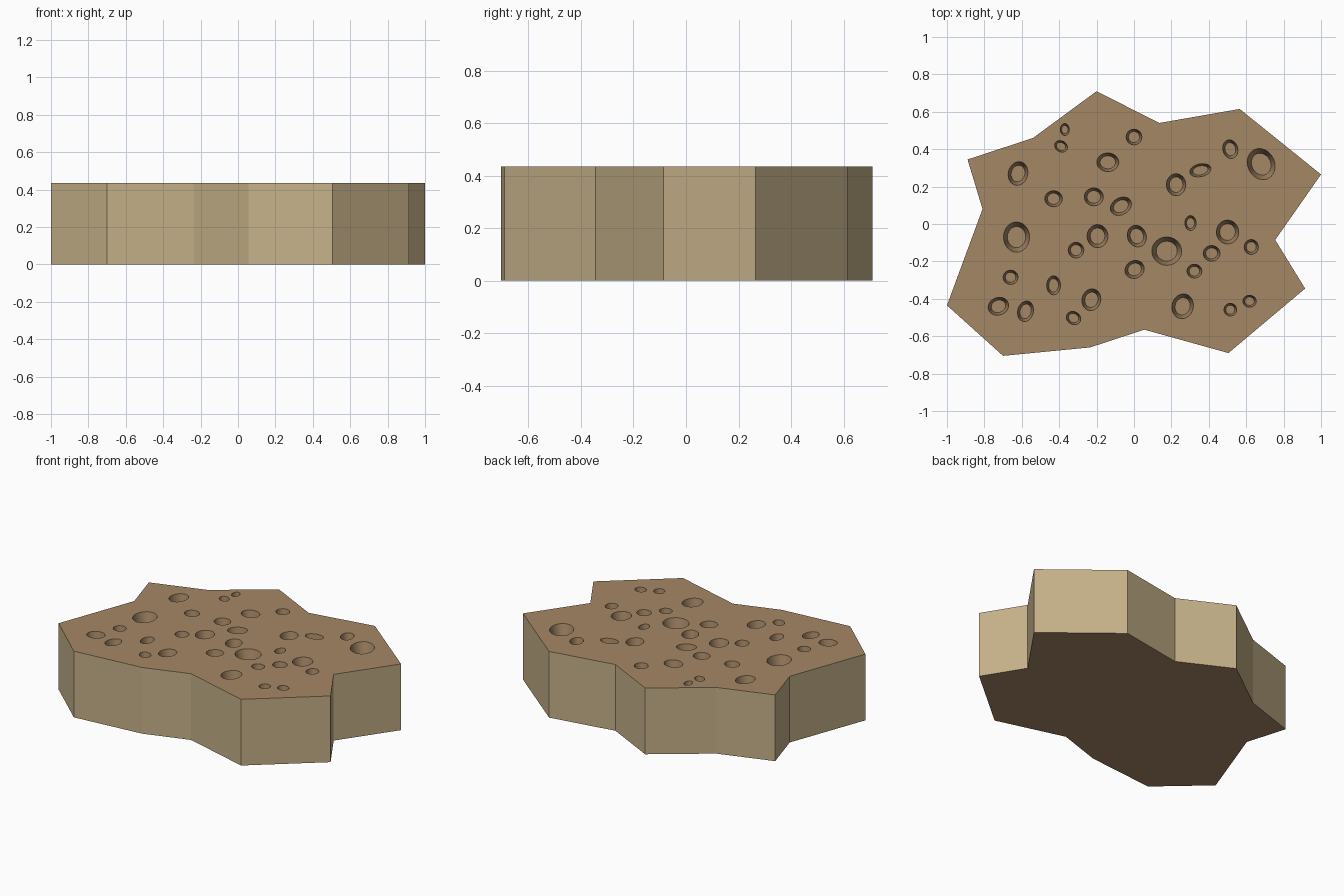
import bpy, bmesh
from math import sin, cos, pi, radians

if "Cube" in bpy.data.objects:
    bpy.data.objects.remove(bpy.data.objects["Cube"])

H = 0.435          # slab height
DEPTH = 0.09       # pit depth
TAPER = 0.7        # pit floor size relative to its rim
SIDES = 24

# Jagged slab outline, seen from above
OUTLINE = [(-0.20, 0.71), (0.135, 0.54), (0.565, 0.615), (1.0, 0.265), (0.755, -0.085),
           (0.915, -0.345), (0.505, -0.69), (0.055, -0.565), (-0.235, -0.66),
           (-0.70, -0.705), (-1.0, -0.435), (-0.81, 0.08), (-0.89, 0.345), (-0.54, 0.46)]

# Pits: x, y, half width, half length, optional tilt in degrees
PITS = [(-.37, .505, .024, .032), (-.39, .415, .036, .029, -30), (0, .465, .042, .042),
        (-.14, .33, .059, .05), (-.62, .27, .052, .064, -15), (-.43, .135, .047, .043),
        (-.215, .145, .051, .048), (-.07, .095, .06, .045, 30), (.225, .21, .052, .059),
        (.355, .287, .058, .034, 12), (.515, .40, .04, .051, 15), (.68, .32, .072, .086, 25),
        (.302, .005, .03, .04), (.50, -.043, .06, .064), (.627, -.123, .038, .04),
        (.415, -.157, .045, .042), (.323, -.252, .04, .037), (.175, -.145, .08, .076),
        (.015, -.065, .05, .059, 20), (-.195, -.065, .056, .062), (-.31, -.14, .042, .042),
        (-.628, -.07, .07, .081), (.003, -.243, .053, .047, 30), (-.66, -.285, .04, .038),
        (-.43, -.328, .037, .051), (-.228, -.405, .05, .059, -15), (-.323, -.503, .04, .034, -30),
        (-.58, -.467, .042, .056, -15), (-.725, -.44, .056, .047, 20), (.26, -.44, .057, .067, -15),
        (.515, -.458, .034, .034), (.618, -.413, .036, .032)]


def material(name, color):
    m = bpy.data.materials.new(name)
    m.diffuse_color = (*color, 1)
    m.use_nodes = True
    m.node_tree.nodes["Principled BSDF"].inputs["Base Color"].default_value = m.diffuse_color
    return m


bm = bmesh.new()


def ring(points, z):
    return [bm.verts.new((x, y, z)) for x, y in points]


def bridge(a, b, mat, smooth):
    for i in range(len(a)):
        j = (i + 1) % len(a)
        f = bm.faces.new((a[i], a[j], b[j], b[i]))
        f.material_index = mat
        f.smooth = smooth


def loop_edges(r):
    return [bm.edges.get((r[i - 1], r[i])) for i in range(len(r))]


def ellipse(x, y, rx, ry, tilt=0, k=1):
    c, s = cos(radians(tilt)), sin(radians(tilt))
    pts = []
    for i in range(SIDES):
        a = 2 * pi * i / SIDES
        u, v = rx * k * cos(a), ry * k * sin(a)
        pts.append((x + u * c - v * s, y + u * s + v * c))
    return pts


# Slab walls and underside
low, top = ring(OUTLINE, 0), ring(OUTLINE, H)
bridge(low, top, 1, False)
bm.faces.new(low)
rim_edges = loop_edges(top)

# Tapered flat-bottomed pits
for p in PITS:
    rim = ring(ellipse(*p), H)
    floor = ring(ellipse(*p, k=TAPER) if len(p) == 5 else ellipse(*p, 0, TAPER), H - DEPTH)
    bridge(rim, floor, 0, True)
    bm.faces.new(floor)
    for e in loop_edges(rim) + loop_edges(floor):
        e.smooth = False
    rim_edges += loop_edges(rim)

# Top surface around the pits
bmesh.ops.triangle_fill(bm, edges=rim_edges, use_beauty=True, normal=(0, 0, 1))
bmesh.ops.recalc_face_normals(bm, faces=bm.faces[:])

mesh = bpy.data.meshes.new("pitted_slab")
bm.to_mesh(mesh)
bm.free()
mesh.materials.append(material("brown_stone", (0.376, 0.242, 0.133)))
mesh.materials.append(material("tan_stone", (0.56, 0.44, 0.25)))
slab = bpy.data.objects.new("pitted_slab", mesh)
bpy.context.collection.objects.link(slab)
